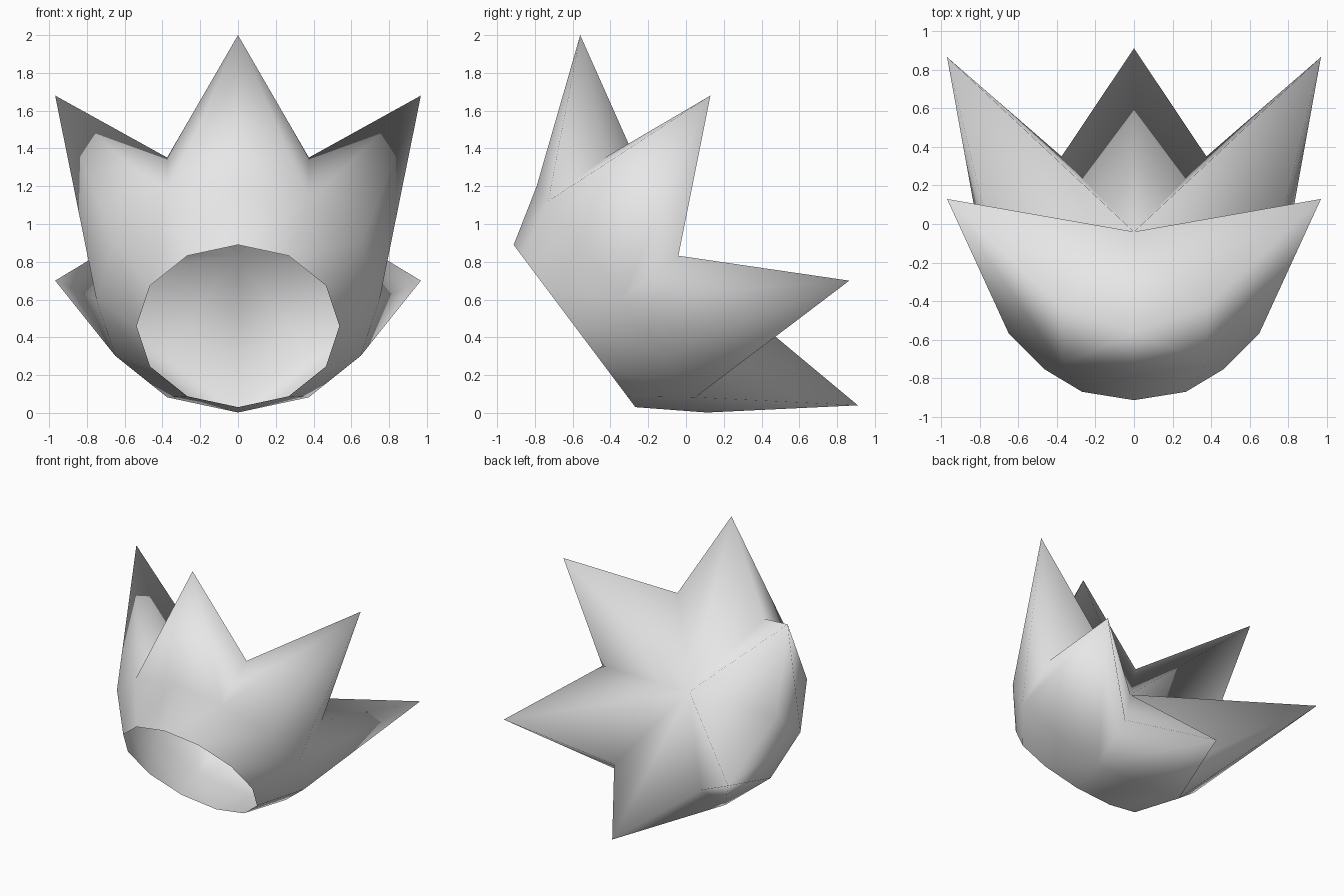
import bpy, bmesh
from math import sin, cos, radians
from mathutils import Vector

cube = bpy.data.objects.get("Cube")
if cube:
    bpy.data.objects.remove(cube, do_unlink=True)

# One plain grey for the whole flower
grey = bpy.data.materials.new("plain_grey")
grey.use_nodes = True
grey.diffuse_color = (0.8, 0.8, 0.8, 1)
grey.node_tree.nodes["Principled BSDF"].inputs["Base Color"].default_value = (0.8, 0.8, 0.8, 1)

# The flower leans back: each level lies in a plane spanned by x and UP
UP = Vector((0, -0.6, 0.8))
SIDES = 12
bm = bmesh.new()


def place(centre, x, up):
    return bm.verts.new(Vector((x, *centre)) + UP * up)


def ring(centre, radius):
    angles = [radians(360 / SIDES * i) for i in range(SIDES)]
    return [place(centre, radius * sin(a), radius * cos(a)) for a in angles]


# Cup rings, from the open base to the widest level
base = ring((-0.59, 0.46), 0.537)
belly = ring((-0.34, 0.602), 0.75)

# Star rim: tips on even corners, notches on odd corners
heart_at = (-0.04, 0.832)
rim = []
for i in range(SIDES):
    a = radians(360 / SIDES * i)
    if i % 2:
        rim.append(place(heart_at, 0.75 * sin(a), 0.75 * cos(a)))
    elif i % 6 == 0:
        rim.append(place((0.175, 1.02), 0, 1.225 * cos(a)))
    else:
        rim.append(place((0.497, 1.19), 1.118 * sin(a), 1.225 * cos(a)))
heart = place(heart_at, 0, 0)

for i in range(SIDES):
    j = (i + 1) % SIDES
    # cup wall
    bm.faces.new((base[i], base[j], belly[j], belly[i]))
    # outer petal side, folded from the tip to the belly
    tip, notch = (j, i) if i % 2 else (i, j)
    bm.faces.new((belly[i], belly[j], rim[tip]))
    bm.faces.new((belly[notch], rim[notch], rim[tip]))
    # inner petal side, ridged from the tip to the heart
    bm.faces.new((rim[i], rim[j], heart))

bmesh.ops.recalc_face_normals(bm, faces=bm.faces)
# Make sure the heart faces out of the cup
bm.normal_update()
if heart.normal.dot(Vector((0, 0.8, 0.6))) < 0:
    bmesh.ops.reverse_faces(bm, faces=bm.faces)

mesh = bpy.data.meshes.new("star_flower")
bm.to_mesh(mesh)
bm.free()
mesh.materials.append(grey)
mesh.shade_smooth()
flower = bpy.data.objects.new("star_flower", mesh)
bpy.context.collection.objects.link(flower)
